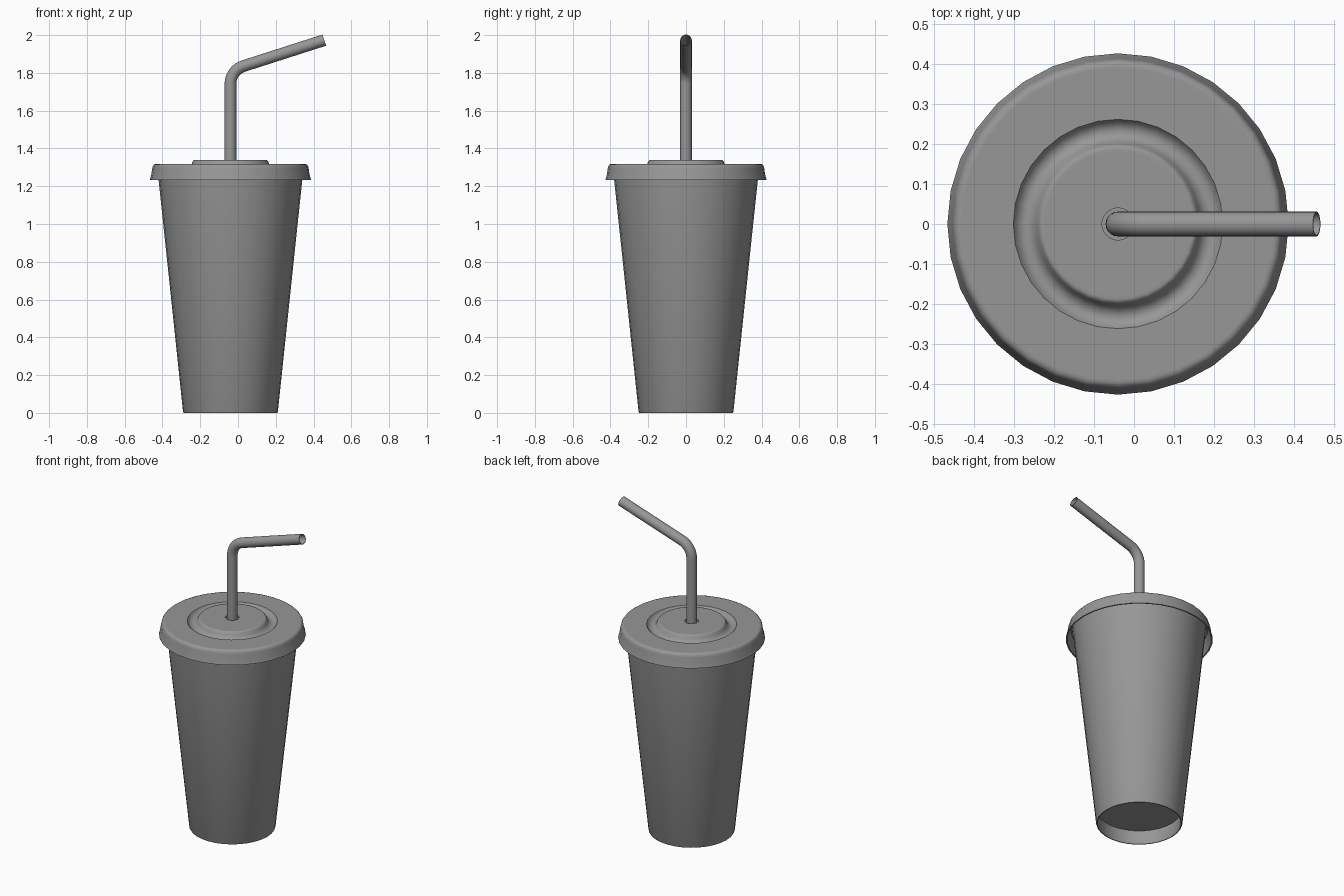
import bpy, bmesh, math
from mathutils import Vector

if "Cube" in bpy.data.objects:
    bpy.data.objects.remove(bpy.data.objects["Cube"])

CX = -0.04      # axis of the cup
SIDES = 32

# Dark grey for every part
grey = bpy.data.materials.new("dark_grey")
grey.diffuse_color = (0.31, 0.31, 0.31, 1)
grey.use_nodes = True
grey.node_tree.nodes["Principled BSDF"].inputs["Base Color"].default_value = grey.diffuse_color


def finish(name, bm, angle=50):
    bmesh.ops.recalc_face_normals(bm, faces=bm.faces)
    me = bpy.data.meshes.new(name)
    bm.to_mesh(me)
    bm.free()
    me.materials.append(grey)
    ob = bpy.data.objects.new(name, me)
    bpy.context.collection.objects.link(ob)
    bpy.ops.object.select_all(action='DESELECT')
    ob.select_set(True)
    bpy.context.view_layer.objects.active = ob
    bpy.ops.object.shade_smooth_by_angle(angle=math.radians(angle))
    return ob


def bridge(bm, rings, closed=False):
    pairs = list(zip(rings, rings[1:]))
    if closed:
        pairs.append((rings[-1], rings[0]))
    for a, b in pairs:
        n = len(a)
        for i in range(n):
            j = (i + 1) % n
            bm.faces.new((a[i], a[j], b[j], b[i]))


def lathe(name, profile, cap_ends=False):
    bm = bmesh.new()
    rings = []
    for r, z in profile:
        rings.append([bm.verts.new((CX + r * math.cos(math.tau * i / SIDES),
                                    r * math.sin(math.tau * i / SIDES), z))
                      for i in range(SIDES)])
    bridge(bm, rings)
    if cap_ends:
        bm.faces.new(rings[0])
        bm.faces.new(rings[-1])
    return finish(name, bm)


# Paper cup: recessed floor, bottom rim, tapered wall, inner wall and inner floor
lathe("cup", [(0.245, 0.09), (0.24, 0.006), (0.243, 0.0), (0.248, 0.0),
              (0.251, 0.006), (0.38, 1.23), (0.388, 1.30), (0.38, 1.30),
              (0.372, 1.23), (0.252, 0.1)], cap_ends=True)

# Lid: flared skirt, rounded shoulder, ring groove, raised disc and straw hole
lathe("lid", [(0.383, 1.30), (0.398, 1.30), (0.406, 1.27), (0.419, 1.232),
              (0.427, 1.232), (0.419, 1.262), (0.414, 1.295), (0.411, 1.307),
              (0.405, 1.315), (0.396, 1.318), (0.39, 1.318), (0.268, 1.318),
              (0.262, 1.318), (0.256, 1.309), (0.246, 1.300), (0.232, 1.297),
              (0.217, 1.302), (0.206, 1.316), (0.2, 1.331), (0.194, 1.338),
              (0.188, 1.339), (0.18, 1.339), (0.04, 1.339), (0.04, 1.329)])

# Bent straw: hollow tube swept along a vertical leg, an arc and a sloped leg
R, BEND, TILT = 0.10, 1.741, math.radians(72.2)
path = [(Vector((CX, 0, 0.12)), 0.0)]
STEPS = 10
for k in range(STEPS + 1):
    a = TILT * k / STEPS
    path.append((Vector((CX + R * (1 - math.cos(a)), 0, BEND + R * math.sin(a))), a))
direction = Vector((math.sin(TILT), 0, math.cos(TILT)))
last = path[-1][0]
path.append((last + direction * ((0.457 - last.x) / direction.x), TILT))


def tube_ring(bm, centre, a, radius, n=20):
    side = Vector((math.cos(a), 0, -math.sin(a)))
    return [bm.verts.new(centre + radius * (side * math.cos(math.tau * i / n)
                         + Vector((0, 1, 0)) * math.sin(math.tau * i / n)))
            for i in range(n)]


bm = bmesh.new()
outer = [tube_ring(bm, c, a, 0.031) for c, a in path]
inner = [tube_ring(bm, c, a, 0.028) for c, a in reversed(path)]
bridge(bm, outer + inner, closed=True)
finish("straw", bm)
